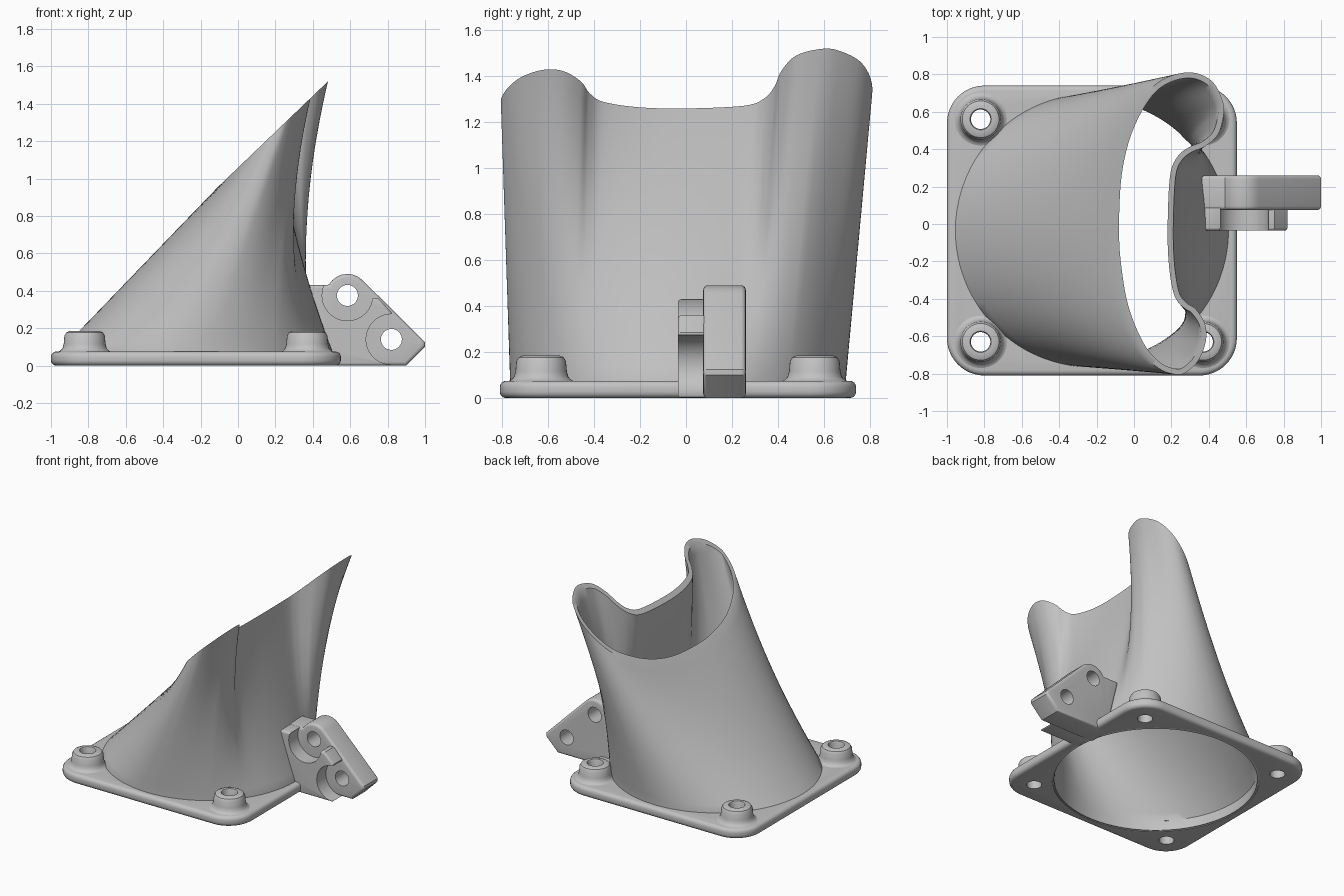
import bpy, bmesh, math
from mathutils import Vector

cube = bpy.data.objects.get("Cube")
if cube:
    bpy.data.objects.remove(cube, do_unlink=True)

grey = bpy.data.materials.new("satin_grey")
grey.use_nodes = True
COLOUR = (0.54, 0.54, 0.54, 1)
grey.diffuse_color = COLOUR
grey.node_tree.nodes["Principled BSDF"].inputs["Base Color"].default_value = COLOUR

CX, CY = -0.225, -0.035      # centre of the round inlet
PLATE_TOP = 0.075
INLET_R, WALL = 0.73, 0.03


def finish(name, bm):
    bmesh.ops.recalc_face_normals(bm, faces=bm.faces)
    mesh = bpy.data.meshes.new(name)
    bm.to_mesh(mesh)
    bm.free()
    mesh.materials.append(grey)
    ob = bpy.data.objects.new(name, mesh)
    bpy.context.collection.objects.link(ob)
    return ob


def activate(ob):
    bpy.ops.object.select_all(action='DESELECT')
    ob.select_set(True)
    bpy.context.view_layer.objects.active = ob


def smooth(ob):
    activate(ob)
    bpy.ops.object.shade_smooth_by_angle(angle=math.radians(35))


def prism(name, points, direction):
    """Extrude a closed outline along a direction."""
    bm = bmesh.new()
    face = bm.faces.new([bm.verts.new(p) for p in points])
    new = bmesh.ops.extrude_face_region(bm, geom=[face])["geom"]
    bmesh.ops.translate(bm, vec=direction, verts=[v for v in new if isinstance(v, bmesh.types.BMVert)])
    return finish(name, bm)


def circle(r, n=64):
    return [(r * math.cos(math.tau * i / n), r * math.sin(math.tau * i / n)) for i in range(n)]


def skin(bm, rings):
    """Join neighbouring closed rings with quads."""
    for lo, hi in zip(rings, rings[1:]):
        for j in range(len(lo)):
            k = (j + 1) % len(lo)
            bm.faces.new((lo[j], lo[k], hi[k], hi[j]))


def bevel(ob, width):
    mod = ob.modifiers.new("bevel", 'BEVEL')
    mod.width, mod.segments, mod.angle_limit = width, 4, math.radians(50)
    activate(ob)
    bpy.ops.object.modifier_apply(modifier=mod.name)


def cut(ob, cutter):
    mod = ob.modifiers.new("cut", 'BOOLEAN')
    mod.operation, mod.solver, mod.object = 'DIFFERENCE', 'EXACT', cutter
    activate(ob)
    bpy.ops.object.modifier_apply(modifier=mod.name)
    bpy.data.objects.remove(cutter, do_unlink=True)


def drill_z(ob, x, y, r):
    cut(ob, prism("drill", [(x + a, y + b, -1) for a, b in circle(r)], (0, 0, 2)))


def drill_y(ob, x, z, r):
    cut(ob, prism("drill", [(x + a, -1, z + b) for a, b in circle(r)], (0, 2, 0)))


# Mounting plate with rounded corners, inlet and screw holes
HALF, CORNER = 0.775, 0.2
outline = []
for k, (sx, sy) in enumerate([(1, 1), (-1, 1), (-1, -1), (1, -1)]):
    for i in range(13):
        a = (k + i / 12) * math.pi / 2
        outline.append((CX + sx * (HALF - CORNER) + CORNER * math.cos(a),
                        CY + sy * (HALF - CORNER) + CORNER * math.sin(a), 0))
plate = prism("mounting_plate", outline, (0, 0, PLATE_TOP))
bevel(plate, 0.028)
drill_z(plate, CX, CY, INLET_R - WALL / 2)
screws = [(CX + sx * 0.595, CY + sy * 0.595) for sx in (-1, 1) for sy in (-1, 1)]
for x, y in screws:
    drill_z(plate, x, y, 0.052)
smooth(plate)

# Screw bosses, lathed with a flared foot and a rounded top
BOSS = [(.052, 0), (.052, .175), (.057, .185), (.08, .185), (.098, .177), (.108, .16),
        (.112, .115), (.118, .093), (.13, .079), (.145, .073)]
for i, (x, y) in enumerate(screws):
    bm = bmesh.new()
    skin(bm, [[bm.verts.new((x + a, y + b, z)) for a, b in circle(r, 40)] for r, z in BOSS])
    smooth(finish("screw_boss_%d" % (i + 1), bm))

# Duct: loft from the round inlet to a kidney-shaped slanted outlet
RIM = [(-.11, -.035), (-.095, .27), (-.035, .51), (.07, .7), (.18, .785), (.31, .81),
       (.415, .765), (.47, .67), (.48, .59), (.45, .48), (.38, .415), (.31, .385),
       (.255, .34), (.222, .25), (.21, 0), (.215, -.2), (.24, -.36), (.28, -.42),
       (.33, -.455), (.378, -.53), (.385, -.62), (.35, -.72), (.29, -.785), (.23, -.805),
       (.13, -.77), (.03, -.66), (-.055, -.46), (-.095, -.25)]
# Inlet angle (degrees) that meets each key rim point
MEETS = [(0, 180), (5, 86), (8, 42), (12, 22), (14, 3), (17, -34), (20, -53), (23, -90), (28, -180)]
SUB, ROWS = 6, 20
BOW = 0.04                   # how far the notched side sags inward at mid height


def spline(points, sub):
    pts, out = [Vector(p) for p in points], []
    n = len(pts)
    for i in range(n):
        a, b, c, d = (pts[(i + k) % n] for k in (-1, 0, 1, 2))
        for s in range(sub):
            t = s / sub
            out.append(b + 0.5 * t * (c - a + t * (2 * a - 5 * b + 4 * c - d + t * (3 * (b - c) + d - a))))
    return out


rim = spline(RIM, SUB)
N = len(rim)
run = [0]
for i in range(N):
    run.append(run[-1] + (rim[(i + 1) % N] - rim[i]).length)
angles = []
for (i, a), (j, b) in zip(MEETS, MEETS[1:]):
    start, end = run[i * SUB], run[j * SUB]
    angles += [math.radians(a + (b - a) * (s - start) / (end - start)) for s in run[i * SUB:j * SUB]]
inner_rim = []
for i in range(N):
    t = (rim[(i + 1) % N] - rim[i - 1]).normalized()
    inner_rim.append(rim[i] + WALL * Vector((t.y, -t.x)))


def base_ring(r, z):
    return [Vector((CX + r * math.cos(a), CY + r * math.sin(a), z)) for a in angles]


def bow(angle, t):
    w = min(1, max(0, math.cos(angle) / 0.6))
    return Vector((-BOW * 4 * t * (1 - t) * w * w * (3 - 2 * w), 0, 0))


def loft(r, top):
    low = base_ring(r, PLATE_TOP)
    high = [Vector((p.x, p.y, 1.25 + 0.96 * (p.x - 0.2))) for p in top]
    return [[p.lerp(q, k / ROWS) + bow(a, k / ROWS) for p, q, a in zip(low, high, angles)]
            for k in range(ROWS + 1)]


shell = [base_ring(INLET_R, 0.01)] + loft(INLET_R, rim)
shell += loft(INLET_R - WALL, inner_rim)[::-1] + [base_ring(INLET_R - WALL, 0)]
bm = bmesh.new()
rings = [[bm.verts.new(p) for p in ring] for ring in shell]
skin(bm, rings + rings[:1])
smooth(finish("duct", bm))

# Side bracket: rear slab with a round lug, and a front slab relieved around the bolts
BOLTS = [(.585, .375), (.82, .14)]
lug = [(BOLTS[0][0] + 0.115 * math.cos(math.radians(a)), BOLTS[0][1] + 0.115 * math.sin(math.radians(a)))
       for a in range(150, 44, -15)]
rear = [(.44, 0), (.44, .08), (.355, .43), (.46, .43)] + lug + [(.985, .14), (1, .125), (1, .1), (.9, 0)]
front = [(.475, 0), (.475, .08), (.36, .43), (.46, .43), (.6, .36), (.75, .36), (.82, .285), (.82, 0)]
rear_slab = prism("bracket_rear", [(x, .075, z) for x, z in rear], (0, .185, 0))
bevel(rear_slab, 0.02)
front_slab = prism("bracket_front", [(x, -.035, z) for x, z in front], (0, .13, 0))
bevel(front_slab, 0.015)
for x, z in BOLTS:
    drill_y(rear_slab, x, z, 0.056)
    drill_y(front_slab, x, z, 0.135)
smooth(rear_slab)
smooth(front_slab)
